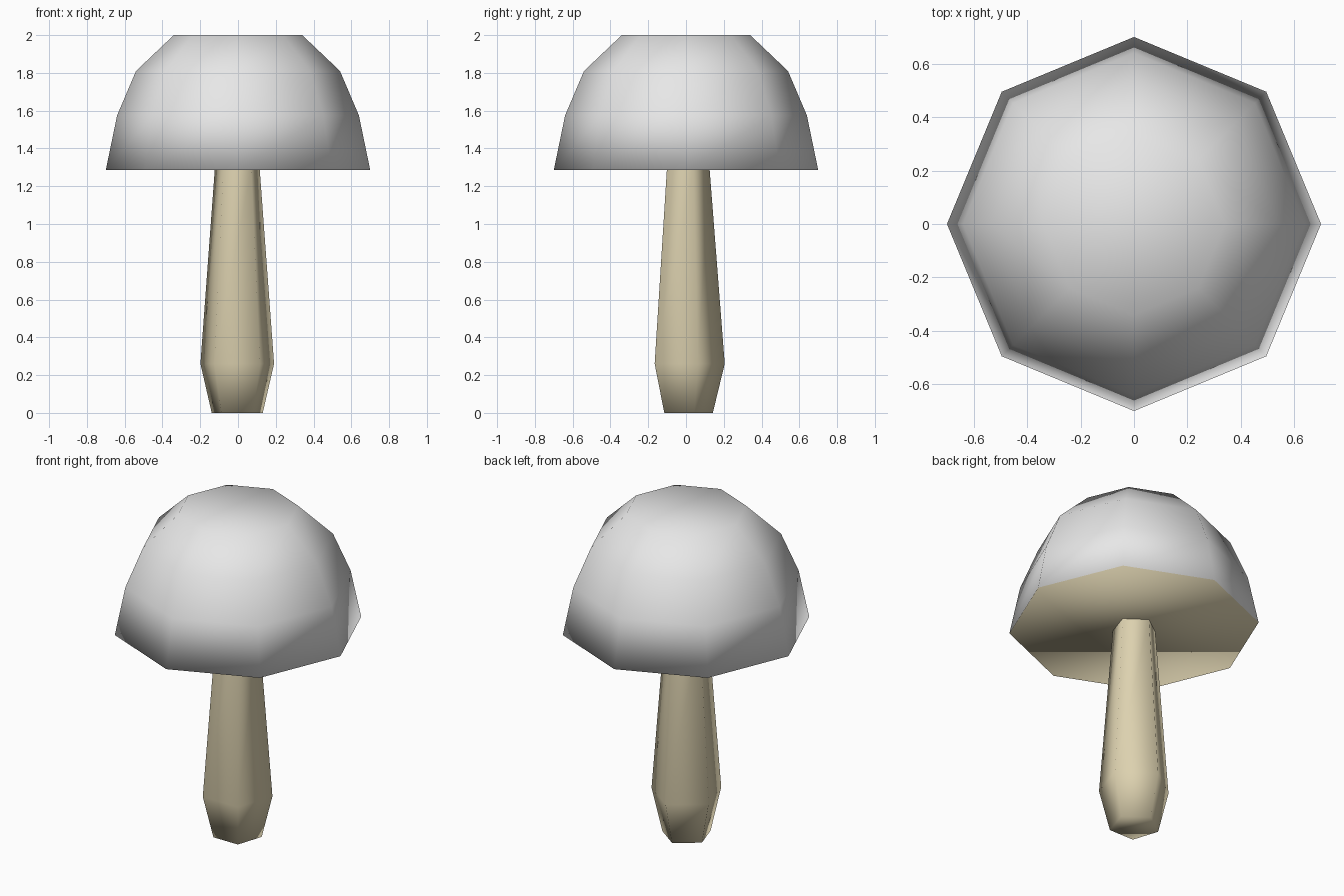
import bpy, bmesh, math

if "Cube" in bpy.data.objects:
    bpy.data.objects.remove(bpy.data.objects["Cube"])


def material(name, rgb):
    m = bpy.data.materials.new(name)
    m.diffuse_color = (*rgb, 1)
    m.use_nodes = True
    m.node_tree.nodes["Principled BSDF"].inputs["Base Color"].default_value = m.diffuse_color
    return m


def lathe(name, profile, sides, start, cx, mats, cap_top):
    """Smooth low-poly body from (radius, z) rings, listed bottom to top."""
    bm = bmesh.new()
    rings = []
    for r, z in profile:
        angles = [start + 2 * math.pi * i / sides for i in range(sides)]
        rings.append([bm.verts.new((cx + r * math.cos(a), r * math.sin(a), z)) for a in angles])
    for lo, hi in zip(rings, rings[1:]):
        for i in range(sides):
            j = (i + 1) % sides
            bm.faces.new((lo[i], lo[j], hi[j], hi[i]))
    bottom = bm.faces.new(rings[0][::-1])
    bottom.material_index = len(mats) - 1
    if cap_top:
        bm.faces.new(rings[-1])
    for f in bm.faces:
        f.smooth = True
    me = bpy.data.meshes.new(name)
    bm.to_mesh(me)
    bm.free()
    for m in mats:
        me.materials.append(m)
    ob = bpy.data.objects.new(name, me)
    bpy.context.collection.objects.link(ob)
    return ob


grey = material("pale grey", (0.8, 0.8, 0.8))
tan = material("tan", (0.72, 0.64, 0.43))

# Eight-sided cap with a flat tan underside
lathe("cap", [(0.70, 1.285), (0.64, 1.575), (0.54, 1.81), (0.34, 2.0)],
      8, 0, 0, [grey, tan], True)

# Five-sided stem, one corner pointing back, open where it enters the cap
lathe("stem", [(0.142, 0), (0.205, 0.26), (0.125, 1.29)],
      5, math.pi / 2, -0.004, [tan], False)
